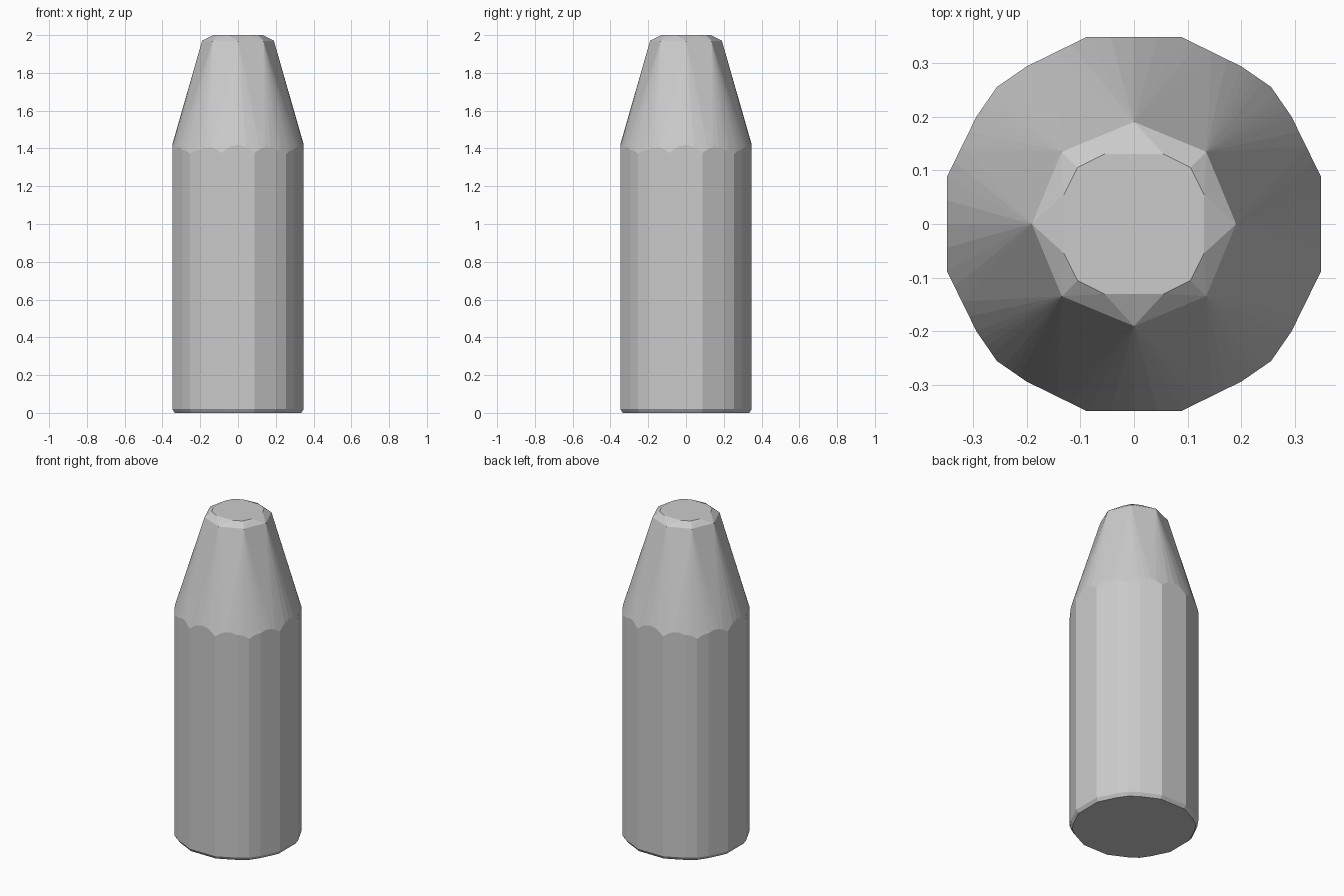
import bpy
import bmesh
import math
from mathutils import Vector

cube = bpy.data.objects.get("Cube")
if cube:
    bpy.data.objects.remove(cube, do_unlink=True)

# Plain grey finish
grey = bpy.data.materials.new("plain_grey")
grey.use_nodes = True
colour = (0.6, 0.6, 0.6, 1)
grey.diffuse_color = colour
grey.node_tree.nodes["Principled BSDF"].inputs["Base Color"].default_value = colour


def four_way(quarter):
    """Repeat one quarter of an outline around the vertical axis."""
    return [Vector((x * c - y * s, x * s + y * c))
            for c, s in ((1, 0), (0, 1), (-1, 0), (0, -1)) for x, y in quarter]


def subdivide(outline, steps):
    """Add evenly spaced points along every side."""
    return [a.lerp(b, i / steps)
            for a, b in zip(outline, outline[1:] + outline[:1]) for i in range(steps)]


def shoulder_height(p):
    """Where the taper meets the faceted body: lower at the corners."""
    return 1.42 - (p.length - 0.348) * 4


# Cross-sections
body = four_way([(0.348, 0.088), (0.293, 0.2), (0.255, 0.255), (0.2, 0.293), (0.088, 0.348)])
neck = [Vector((math.cos(i * math.pi / 4), math.sin(i * math.pi / 4))) * 0.19 for i in range(8)]
tip = four_way([(0.13, 0.055), (0.105, 0.105), (0.055, 0.13)])

# Bevelled foot, straight sides, scalloped shoulder, taper and blunt tip
points = [(p * 0.962).to_3d() for p in body]
points += [(*p, 0.02) for p in body]
points += [(*p, shoulder_height(p)) for p in subdivide(body, 4)]
points += [(*p, 1.97) for p in neck]
points += [(*p, 2.0) for p in tip]

# Wrap the sections in one convex skin
bm = bmesh.new()
for p in points:
    bm.verts.new(p)
bmesh.ops.convex_hull(bm, input=bm.verts)
bmesh.ops.dissolve_limit(bm, angle_limit=math.radians(0.5), verts=bm.verts, edges=bm.edges)
bmesh.ops.recalc_face_normals(bm, faces=bm.faces)
mesh = bpy.data.meshes.new("tapered_body")
bm.to_mesh(mesh)
bm.free()
mesh.materials.append(grey)
bpy.context.collection.objects.link(bpy.data.objects.new("tapered_body", mesh))
